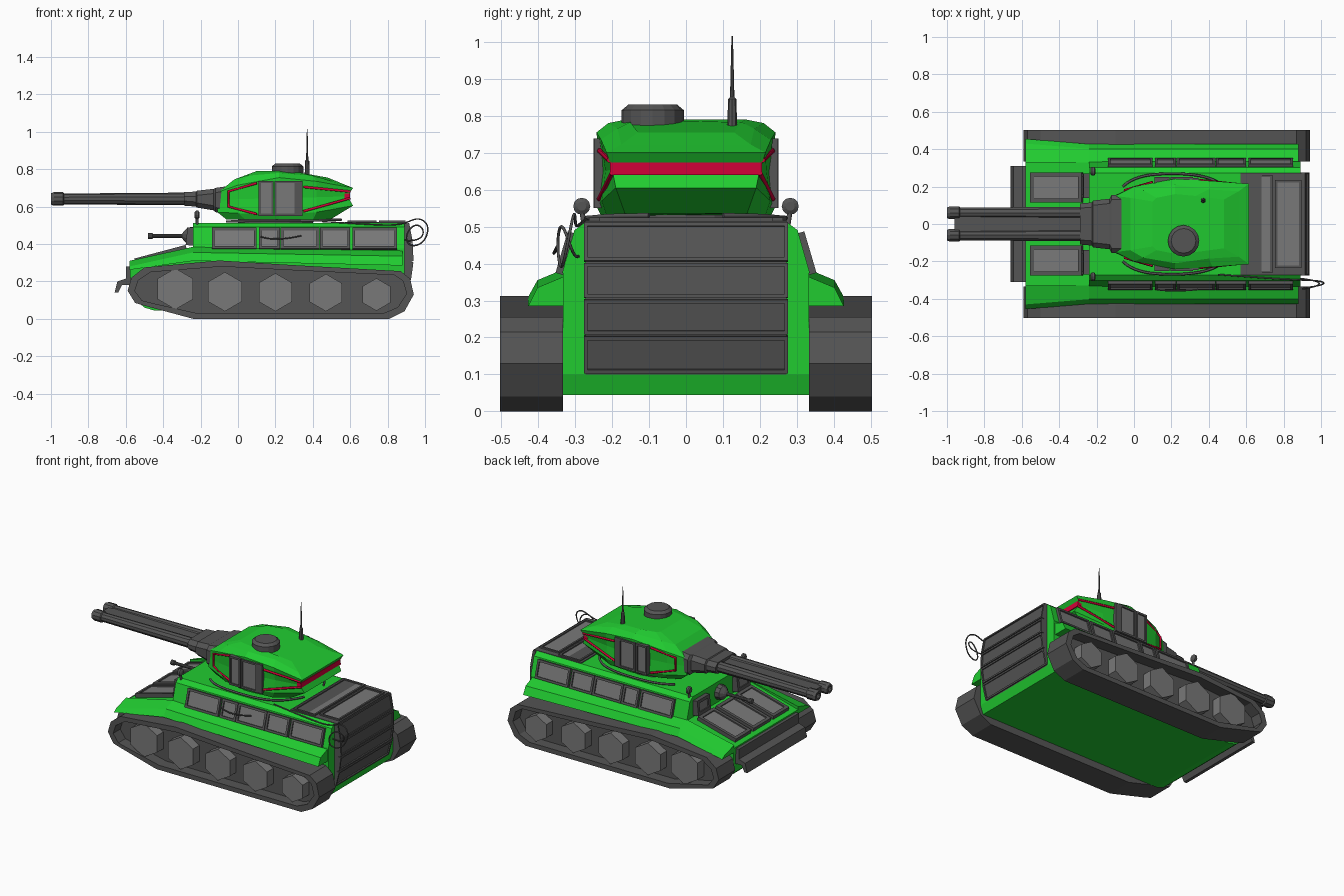
import bpy, bmesh, math
from mathutils import Vector as V


def mat(name, c):
    m = bpy.data.materials.new(name)
    m.diffuse_color = (*c, 1)
    return m


GREEN = mat("green", (0.015, 0.6, 0.03))
DARK = mat("dark_grey", (0.09, 0.09, 0.09))
LIGHT = mat("light_grey", (0.19, 0.19, 0.19))
RED = mat("red", (0.65, 0.0, 0.04))


def mirror_y(o):
    o.modifiers.new("mirror", 'MIRROR').use_axis = (False, True, False)


def loft(name, sections, m=DARK, mirror=False, cap=None):
    """Skin equal-length rings of points and close both ends."""
    bm = bmesh.new()
    rings = [[bm.verts.new(p) for p in s] for s in sections]
    n = len(rings[0])
    for a, b in zip(rings, rings[1:]):
        for i in range(n):
            j = (i + 1) % n
            bm.faces.new((a[i], a[j], b[j], b[i]))
    bm.faces.new(rings[0][::-1])
    end = bm.faces.new(rings[-1])
    if cap:
        end.material_index = 1
    bmesh.ops.recalc_face_normals(bm, faces=bm.faces)
    me = bpy.data.meshes.new(name)
    bm.to_mesh(me)
    bm.free()
    me.materials.append(m)
    if cap:
        me.materials.append(cap)
    o = bpy.data.objects.new(name, me)
    bpy.context.collection.objects.link(o)
    if mirror:
        mirror_y(o)
    return o


def box(name, lo, hi, m=DARK, mirror=False):
    (a, b, c), (d, e, f) = lo, hi
    return loft(name, [[(a, b, z), (d, b, z), (d, e, z), (a, e, z)] for z in (c, f)], m, mirror)


def prism(name, xz, y0, y1, m=DARK, mirror=False):
    return loft(name, [[(x, y, z) for x, z in xz] for y in (y0, y1)], m, mirror)


def turned(name, rings, centre, axis, n, m=DARK, mirror=False):
    """Rings of (radius, offset) along an axis."""
    secs = []
    for r, t in rings:
        s = []
        for k in range(n):
            w = math.pi / 2 + 2 * math.pi * k / n
            a, b = r * math.cos(w), r * math.sin(w)
            s.append(V(centre) + V({'x': (t, a, b), 'y': (a, t, b), 'z': (a, b, t)}[axis]))
        secs.append(s)
    return loft(name, secs, m, mirror)


def panel(name, corners, thick=0.03, border=0.012, mirror=False, inner=LIGHT):
    """Framed plate with a recessed centre; corners run counterclockwise from outside."""
    c = [V(p) for p in corners]
    u, v = (c[1] - c[0]).normalized(), (c[3] - c[0]).normalized()
    n = u.cross(v).normalized()
    signs = ((1, 1), (-1, 1), (-1, -1), (1, -1))
    ins = [p + u * border * a + v * border * b for p, (a, b) in zip(c, signs)]
    return loft(name, [[p - n * thick for p in c], c, ins, [p - n * 0.008 for p in ins]],
                DARK, mirror, inner)


def tube(name, pts, r, m=DARK, mirror=False, smooth=False):
    cu = bpy.data.curves.new(name, 'CURVE')
    cu.dimensions = '3D'
    cu.bevel_depth, cu.bevel_resolution, cu.use_fill_caps = r, 1, True
    s = cu.splines.new('NURBS' if smooth else 'POLY')
    s.points.add(len(pts) - 1)
    for p, q in zip(s.points, pts):
        p.co = (*q, 1)
    if smooth:
        s.use_endpoint_u, s.order_u, s.resolution_u = True, 4, 6
    cu.materials.append(m)
    o = bpy.data.objects.new(name, cu)
    bpy.context.collection.objects.link(o)
    bpy.ops.object.select_all(action='DESELECT')
    o.select_set(True)
    bpy.context.view_layer.objects.active = o
    bpy.ops.object.convert(target='MESH')
    if mirror:
        mirror_y(bpy.context.object)


# Tracks with recessed sides and hexagonal wheels
T = [(-0.24, 0), (0.81, 0), (0.89, 0.04), (0.94, 0.13), (0.92, 0.215), (0.87, 0.255), (0.3, 0.287),
     (-0.1, 0.312), (-0.5, 0.275), (-0.57, 0.22), (-0.59, 0.15), (-0.55, 0.085), (-0.5, 0.07)]
TI = [(0.175 + (x - 0.175) * 0.95, 0.15 + (z - 0.15) * 0.8) for x, z in T]
loft("track", [[(x, y, z) for x, z in prof] for prof, y in
               ((T, 0.333), (T, 0.503), (TI, 0.503), (TI, 0.43))], DARK, True)
for x, z, r in ((-0.335, 0.16, 0.11), (-0.07, 0.145, 0.105), (0.2, 0.142, 0.102),
                (0.47, 0.14, 0.1), (0.74, 0.13, 0.087)):
    turned("road_wheel", [(r, 0.42), (r, 0.495)], (x, 0, z), 'y', 6, LIGHT, True)

# Hull: lower tub, upper casemate, fenders
prism("lower_hull", [(-0.57, 0.12), (-0.5, 0.06), (-0.45, 0.045), (0.87, 0.045), (0.89, 0.1),
                     (0.89, 0.38), (-0.24, 0.38), (-0.58, 0.29)], -0.333, 0.333, GREEN)
half = [(0.335, 0.375), (0.302, 0.49), (0.272, 0.513)]
ring = half + [(-y, z) for y, z in half[::-1]]
loft("upper_hull", [[(x, y, z) for y, z in ring] for x in (-0.24, 0.89)], GREEN)
loft("fender", [[(x, 0.33, zt), (x, yo - 0.025, zt - 0.03), (x, yo, zb), (x, 0.33, zb)]
                for x, yo, zt, zb in ((-0.58, 0.455, 0.31, 0.262), (-0.24, 0.427, 0.385, 0.31),
                                      (0.88, 0.427, 0.365, 0.285))], GREEN, True)

# Bumper and glacis panels
prism("front_bumper", [(-0.56, 0.28), (-0.6, 0.28), (-0.6, 0.215), (-0.645, 0.2), (-0.66, 0.14),
                       (-0.64, 0.14), (-0.62, 0.18), (-0.56, 0.18)], -0.31, 0.31)
for y0, y1 in ((-0.275, -0.115), (-0.09, 0.09), (0.115, 0.275)):
    panel("glacis_panel", [(-0.555, y0, 0.322), (-0.28, y0, 0.395),
                           (-0.28, y1, 0.395), (-0.555, y1, 0.322)], 0.03, 0.02)

# Front plate: vision boxes, hull gun, lamps
panel("vision_box", [(-0.28, 0.27, 0.395), (-0.28, 0.14, 0.395), (-0.27, 0.14, 0.49),
                     (-0.27, 0.27, 0.49)], 0.05, 0.02, True)
turned("hull_gun", [(0.05, -0.23), (0.045, -0.27), (0.025, -0.29), (0.01, -0.3), (0.01, -0.455),
                    (0.016, -0.457), (0.016, -0.48)], (0, 0, 0.443), 'x', 10)
turned("lamp", [(0.016, -0.232), (0.023, -0.225), (0.023, -0.212), (0.012, -0.205)],
       (0, 0.282, 0.555), 'x', 12, DARK, True)
tube("lamp_stem", [(-0.218, 0.282, 0.545), (-0.218, 0.275, 0.5)], 0.008, DARK, True)

# Framed stowage panels along the hull sides
for x0, x1 in ((-0.14, 0.1), (0.112, 0.225), (0.228, 0.435), (0.438, 0.6), (0.612, 0.85)):
    panel("side_panel", [(x0, -0.353, 0.375), (x1, -0.353, 0.375),
                         (x1, -0.32, 0.487), (x0, -0.32, 0.487)], 0.03, 0.014, True)

# Engine housing, deck grilles and rear slats
R = [(0.89, 0.1), (0.915, 0.205), (0.928, 0.305), (0.925, 0.405), (0.905, 0.515)]
prism("engine_housing", [(0.57, 0.48), (0.57, 0.518)] + R[::-1] + [(0.86, 0.1)], -0.272, 0.272)
for x0, x1, w in ((0.585, 0.74, 0.262), (0.755, 0.895, 0.235)):
    panel("deck_grille", [(x0, -w, 0.525), (x1, -w, 0.525), (x1, w, 0.525), (x0, w, 0.525)], 0.02)
for (xa, za), (xb, zb) in zip(R, R[1:]):
    panel("rear_slat", [(xa + 0.01, -0.276, za + 0.003), (xa + 0.01, 0.276, za + 0.003),
                        (xb + 0.01, 0.276, zb - 0.003), (xb + 0.01, -0.276, zb - 0.003)],
          0.02, 0.01, False, DARK)

# Turret: stacked outlines (half outline per level, mirrored in y)
levels = [
    [(-0.06, 0.14, 0.53), (0.04, 0.19, 0.53), (0.22, 0.23, 0.53), (0.4, 0.215, 0.53), (0.5, 0.165, 0.535)],
    [(-0.11, 0.15, 0.57), (0, 0.2, 0.565), (0.22, 0.242, 0.555), (0.42, 0.228, 0.57), (0.615, 0.19, 0.605)],
    [(-0.105, 0.15, 0.63), (0, 0.195, 0.64), (0.22, 0.235, 0.645), (0.42, 0.218, 0.65), (0.585, 0.2, 0.655)],
    [(-0.1, 0.15, 0.68), (0, 0.2, 0.715), (0.22, 0.242, 0.755), (0.42, 0.23, 0.735), (0.615, 0.215, 0.7)],
    [(-0.02, 0.14, 0.745), (0.05, 0.18, 0.765), (0.22, 0.21, 0.78), (0.4, 0.185, 0.765), (0.56, 0.175, 0.722)],
    [(0.1, 0.12, 0.79), (0.12, 0.14, 0.79), (0.22, 0.16, 0.79), (0.33, 0.15, 0.782), (0.48, 0.13, 0.755)]]
loft("turret", [h + [(x, -y, z) for x, y, z in h[::-1]] for h in levels], GREEN)
turned("turret_ring", [(0.2, 0.5), (0.2, 0.54)], (0.2, 0, 0), 'z', 16)
for x0, x1 in ((0.11, 0.19), (0.195, 0.315)):
    panel("turret_side_hatch", [(x0, -0.25, 0.55), (x1, -0.25, 0.55),
                                (x1, -0.25, 0.738), (x0, -0.25, 0.738)], 0.04, 0.012, True)
box("turret_side_frame", (0.315, 0.21, 0.55), (0.345, 0.247, 0.738), DARK, True)

# Red trim
tube("front_trim", [(0.1, 0.223, 0.725), (-0.05, 0.18, 0.682), (-0.05, 0.18, 0.6),
                    (0.1, 0.224, 0.56)], 0.007, RED, True)
tube("upper_trim", [(0.35, 0.234, 0.705), (0.6, 0.208, 0.68)], 0.007, RED, True)
tube("lower_trim", [(0.35, 0.235, 0.575), (0.6, 0.2, 0.645)], 0.007, RED, True)
box("rear_trim", (0.57, -0.205, 0.64), (0.6, 0.205, 0.673), RED)

# Cupola and antenna
turned("cupola", [(0.084, 0.77), (0.084, 0.815), (0.066, 0.83)], (0.265, -0.09, 0), 'z', 16)
turned("antenna", [(0.014, 0.76), (0.011, 0.845), (0.006, 0.85), (0.002, 1.015)],
       (0.37, 0.125, 0), 'z', 8)


# Stepped mantlet and twin-barrelled gun
def chamfered(x, w, z0, z1):
    c = 0.025
    h = [(w - c, z0), (w, z0 + c), (w, z1 - c), (w - c, z1)]
    return [(x, y, z) for y, z in h + [(-y, z) for y, z in h[::-1]]]


loft("mantlet", [chamfered(*s) for s in (
    (-0.05, 0.155, 0.56, 0.71), (-0.12, 0.155, 0.57, 0.7), (-0.13, 0.135, 0.58, 0.695),
    (-0.22, 0.125, 0.595, 0.685), (-0.225, 0.115, 0.6, 0.68), (-0.29, 0.11, 0.605, 0.678))])
turned("gun_barrel", [(0.034, -0.25), (0.029, -0.93), (0.036, -0.935), (0.036, -0.985),
                      (0.03, -1.0), (0.018, -1.0), (0.018, -0.96)], (0, 0.06, 0.641), 'x', 10, DARK, True)
box("barrel_web", (-0.96, -0.055, 0.618), (-0.25, 0.055, 0.66))

# Cables around the turret and looped over the side
tube("turret_cable", [(-0.06, 0.2, 0.52), (0.0, 0.26, 0.523), (0.2, 0.275, 0.523), (0.4, 0.26, 0.523),
                      (0.5, 0.2, 0.53), (0.55, 0.1, 0.53)], 0.007, DARK, True, True)
tube("rear_cable_loop", [(0.45, -0.27, 0.52), (0.7, -0.29, 0.505), (0.88, -0.3, 0.49), (0.95, -0.3, 0.55),
                         (1.03, -0.31, 0.51), (1.0, -0.33, 0.4), (0.91, -0.34, 0.38), (0.89, -0.35, 0.45),
                         (0.95, -0.34, 0.52), (1.01, -0.32, 0.47), (0.97, -0.3, 0.41), (0.88, -0.29, 0.42)],
     0.004, DARK, False, True)
tube("side_cable", [(0.12, -0.35, 0.44), (0.18, -0.36, 0.42), (0.25, -0.36, 0.425), (0.34, -0.35, 0.445)],
     0.004, DARK, False, True)
